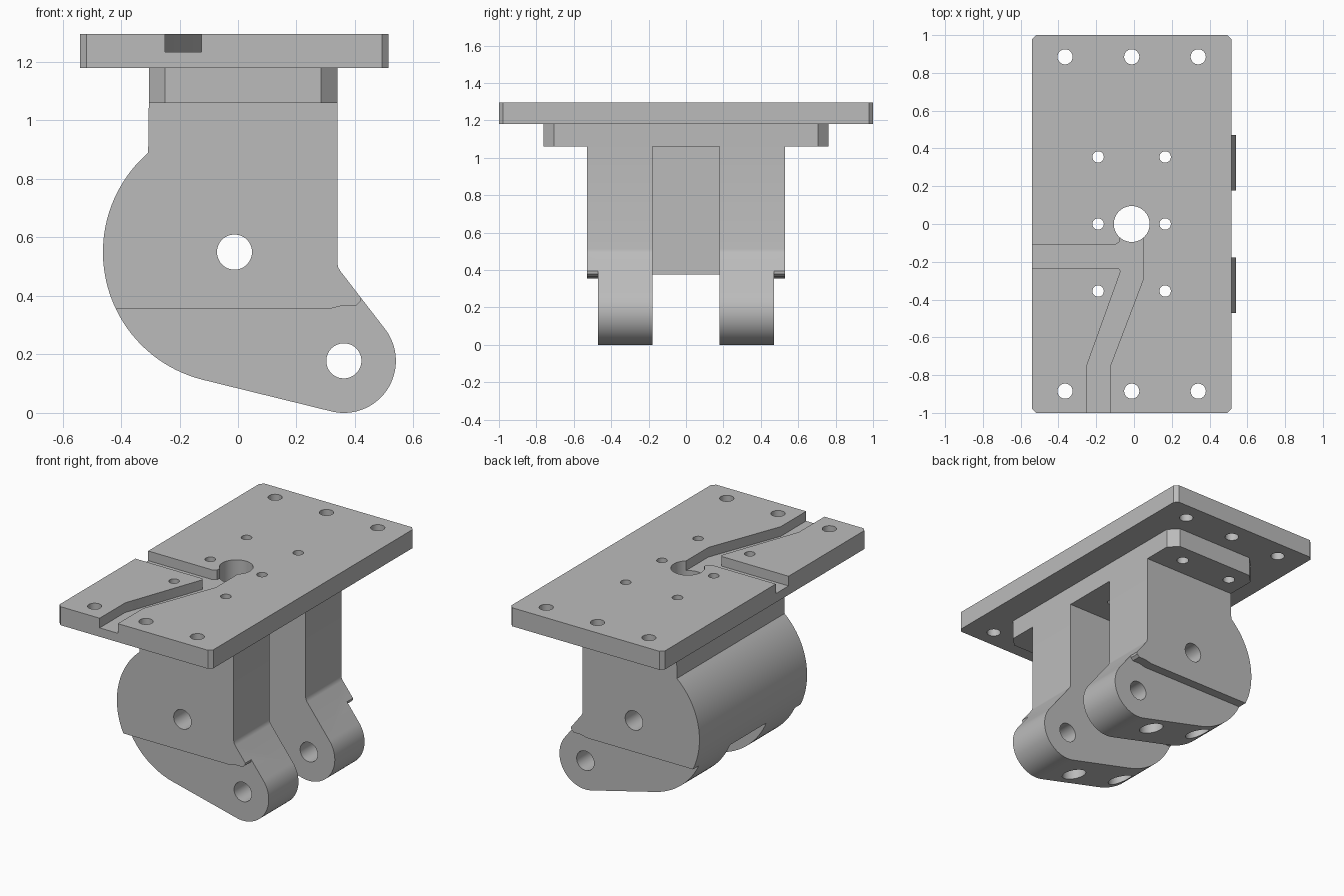
import bpy, bmesh, math
from mathutils import Vector

if "Cube" in bpy.data.objects:
    bpy.data.objects.remove(bpy.data.objects["Cube"], do_unlink=True)

metal = bpy.data.materials.new("plain_grey_metal")
metal.use_nodes = True
GREY = (0.5, 0.5, 0.5, 1)
metal.diffuse_color = GREY
metal.node_tree.nodes["Principled BSDF"].inputs["Base Color"].default_value = GREY


def prism(name, points, low, high, axis="Z"):
    """Extrude a profile: xy points along z, or xz points along y."""
    bm = bmesh.new()
    place = (lambda a, b: (a, b, low)) if axis == "Z" else (lambda a, b: (a, low, b))
    face = bm.faces.new([bm.verts.new(place(a, b)) for a, b in points])
    extruded = bmesh.ops.extrude_face_region(bm, geom=[face])["geom"]
    step = Vector((0, 0, high - low)) if axis == "Z" else Vector((0, high - low, 0))
    bmesh.ops.translate(bm, vec=step,
                        verts=[v for v in extruded if isinstance(v, bmesh.types.BMVert)])
    bmesh.ops.recalc_face_normals(bm, faces=bm.faces[:])
    mesh = bpy.data.meshes.new(name)
    bm.to_mesh(mesh)
    bm.free()
    mesh.materials.append(metal)
    obj = bpy.data.objects.new(name, mesh)
    bpy.context.collection.objects.link(obj)
    return obj


def arc(cx, cz, r, start, end, n):
    angles = [math.radians(start + (end - start) * i / n) for i in range(n + 1)]
    return [(cx + r * math.cos(a), cz + r * math.sin(a)) for a in angles]


def chamfered(x0, x1, y, c):
    return [(x0 + c, -y), (x1 - c, -y), (x1, -y + c), (x1, y - c),
            (x1 - c, y), (x0 + c, y), (x0, y - c), (x0, -y + c)]


def cut(obj, *shape):
    cutter = prism("cutter", *shape)
    cutter.hide_render = True
    mod = obj.modifiers.new("cut", "BOOLEAN")
    mod.operation, mod.solver, mod.object = "DIFFERENCE", "EXACT", cutter
    bpy.context.view_layer.objects.active = obj
    bpy.ops.object.modifier_apply(modifier=mod.name)
    bpy.data.objects.remove(cutter, do_unlink=True)


def drill(obj, a, b, r, low, high, axis="Z"):
    cut(obj, arc(a, b, r, 0, 352.5, 47), low, high, axis)


PLATE_TOP, PLATE_LOW, FLANGE_LOW = 1.295, 1.18, 1.06
BOLT_X = (-0.19, 0.165)
BOLT_Y = (-0.355, 0, 0.355)
MID = -0.012

# Body: round drum flowing into a pivot lug
profile = [(0.34, FLANGE_LOW), (-0.305, FLANGE_LOW)]
profile += arc(MID, 0.55, 0.45, 131, 256, 40)
profile += arc(0.362, 0.178, 0.178, 256, 398, 40)
profile += [(0.35, 0.485), (0.343, 0.497), (0.34, 0.512)]
body = prism("bracket_body", profile, -0.528, 0.528, "Y")

# Central pocket that splits the body into two legs
cut(body, [(-0.26, 1.2), (-0.26, 0.375), (-0.7, 0.375), (-0.7, -0.1),
           (0.7, -0.1), (0.7, 1.2)], -0.178, 0.178, "Y")

# Narrower lower part on each outer cheek
relief = [(-0.7, -0.1), (0.7, -0.1), (0.7, 0.395), (0.42, 0.395), (0.418, 0.38),
          (0.402, 0.366), (0.35, 0.365), (0.31, 0.355), (-0.7, 0.355)]
for low, high in ((-0.7, -0.47), (0.47, 0.7)):
    cut(body, relief, low, high, "Y")

# Cross pins, then bolt holes with wide counterbores from below
drill(body, MID, 0.55, 0.06, -1, 1, "Y")
drill(body, 0.362, 0.178, 0.06, -1, 1, "Y")
for x in BOLT_X:
    for y in (BOLT_Y[0], BOLT_Y[2]):
        drill(body, x, y, 0.07, -0.1, 0.9)
        drill(body, x, y, 0.03, 0.8, 1.2)

# Flange with blind holes underneath both overhangs
flange = prism("mounting_flange", chamfered(-0.305, 0.34, 0.763, 0.056), FLANGE_LOW, PLATE_LOW)
for x in BOLT_X:
    for y in (-0.645, 0.645):
        drill(flange, x, y, 0.035, 1, 1.16)

# Top plate with cable channels and corner holes
plate = prism("top_plate", chamfered(-0.54, 0.515, 1, 0.022), PLATE_LOW, PLATE_TOP)
channel = [(-0.6, -0.11), (-0.1, -0.11), (-0.078, -0.095), (-0.06, 0), (0.05, 0),
           (0.05, -0.29), (-0.125, -0.75), (-0.125, -1.1), (-0.25, -1.1),
           (-0.25, -0.75), (-0.07, -0.25), (-0.08, -0.235), (-0.6, -0.235)]
cut(plate, channel, 1.235, 1.4)
for x in (-0.365, MID, 0.34):
    for y in (-0.885, 0.885):
        drill(plate, x, y, 0.04, 1, 1.5)

# Holes shared by plate and flange
for part in (plate, flange):
    drill(part, MID, 0, 0.095, 1, 1.5)
    for x in BOLT_X:
        for y in BOLT_Y:
            drill(part, x, y, 0.03, 1, 1.5)

# Smooth round surfaces, keep machined edges crisp
for part in (body, flange, plate):
    bpy.ops.object.select_all(action="DESELECT")
    part.select_set(True)
    bpy.context.view_layer.objects.active = part
    bpy.ops.object.shade_smooth_by_angle(angle=math.radians(25))
